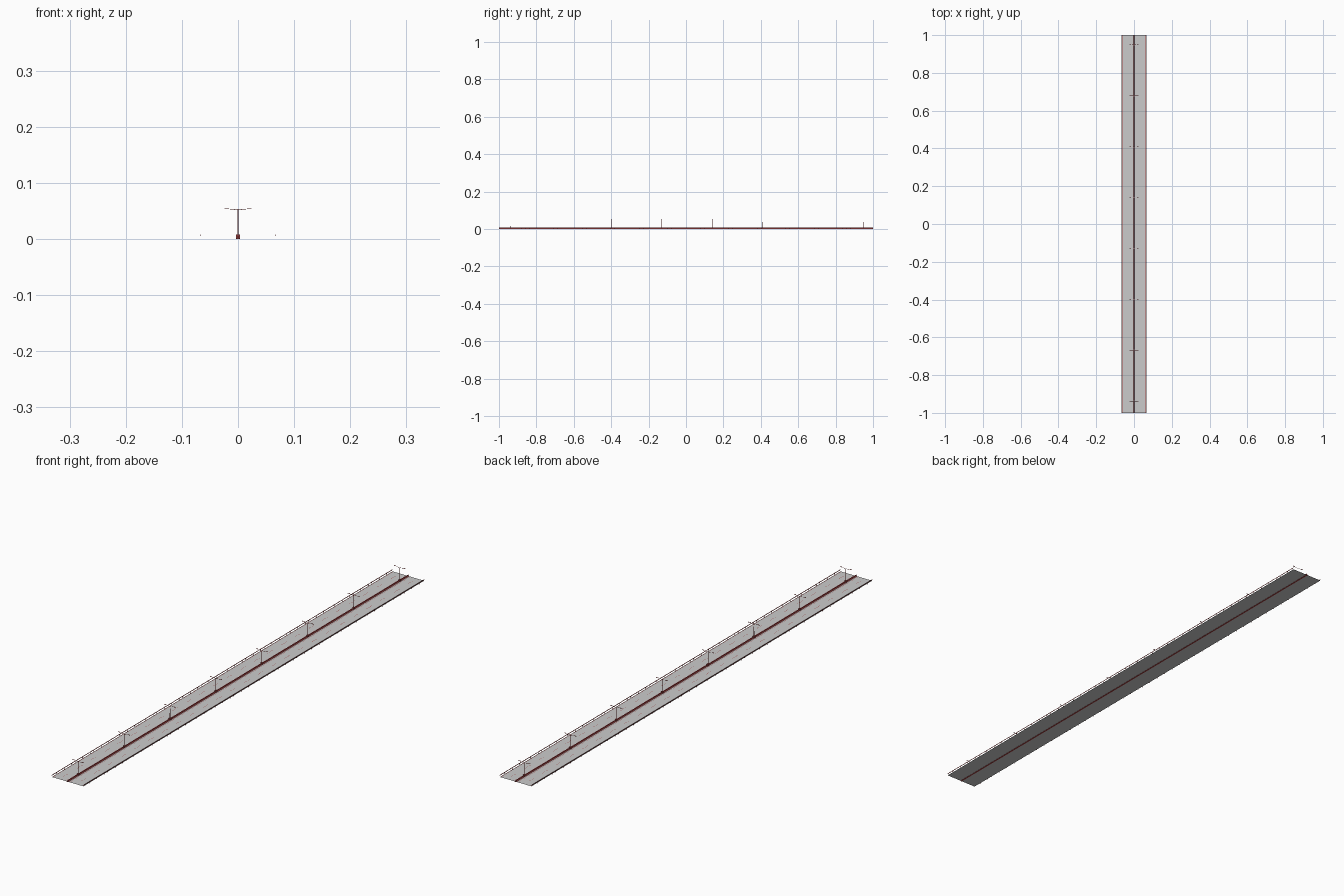
import bpy, bmesh, math
from mathutils import Vector

if "Cube" in bpy.data.objects:
    bpy.data.objects.remove(bpy.data.objects["Cube"])

ROAD_Z = 0.001
red = bpy.data.materials.new("dark_red")
red.diffuse_color = (0.4, 0.06, 0.06, 1)
red.use_nodes = True
red.node_tree.nodes["Principled BSDF"].inputs["Base Color"].default_value = red.diffuse_color


def finish(name, bm, mat=red):
    me = bpy.data.meshes.new(name)
    bm.to_mesh(me)
    bm.free()
    ob = bpy.data.objects.new(name, me)
    bpy.context.collection.objects.link(ob)
    if mat:
        me.materials.append(mat)
    return ob


def add_rect(bm, x, y, z, w, l):
    vs = [bm.verts.new((x + sx * w / 2, y + sy * l / 2, z))
          for sx, sy in ((-1, -1), (1, -1), (1, 1), (-1, 1))]
    bm.faces.new(vs)


def add_box(bm, x, y, z, sx, sy, sz):
    vs = bmesh.ops.create_cube(bm, size=1)["verts"]
    for v in vs:
        v.co = Vector((x + v.co.x * sx, y + v.co.y * sy, z + v.co.z * sz))


def extrude_profile(bm, pts, closed=True):
    a = [bm.verts.new((x, -1, z)) for x, z in pts]
    b = [bm.verts.new((x, 1, z)) for x, z in pts]
    n = len(pts)
    for i in range(n if closed else n - 1):
        j = (i + 1) % n
        bm.faces.new((a[i], a[j], b[j], b[i]))
    if closed:
        bm.faces.new(a[::-1])
        bm.faces.new(b)


# Road surface: a single thin sheet
bm = bmesh.new()
add_rect(bm, 0, 0, ROAD_Z, 0.13, 2)
finish("road_surface", bm, None)

# Solid edge stripes
bm = bmesh.new()
for x in (-0.062, -0.008, 0.008, 0.062):
    add_rect(bm, x, 0, ROAD_Z + 0.0002, 0.001, 2)
finish("edge_stripes", bm)

# Dashed lane stripes
bm = bmesh.new()
for x in (-0.035, 0.035):
    for i in range(25):
        add_rect(bm, x, -0.96 + i * 0.08, ROAD_Z + 0.0002, 0.001, 0.032)
finish("lane_dashes", bm)

# Central barrier with flared foot
bm = bmesh.new()
half = [(0.0028, 0), (0.0026, 0.0015), (0.0013, 0.003), (0.0009, 0.006)]
extrude_profile(bm, half + [(-x, z) for x, z in reversed(half)])
bmesh.ops.recalc_face_normals(bm, faces=bm.faces)
finish("central_barrier", bm)

# Outer guard rails: corrugated beam on posts
for side, s in (("left", -1), ("right", 1)):
    bm = bmesh.new()
    beam = [(0.0665, 0.0075), (0.0660, 0.0070), (0.0665, 0.0062),
            (0.0660, 0.0054), (0.0665, 0.0049), (0.0669, 0.0049), (0.0669, 0.0075)]
    extrude_profile(bm, [(s * x, z) for x, z in beam])
    bmesh.ops.recalc_face_normals(bm, faces=bm.faces)
    finish(side + "_guard_rail", bm)
    bm = bmesh.new()
    for i in range(92):
        add_box(bm, s * 0.0668, -0.99 + i * 1.98 / 91, 0.0035, 0.0006, 0.0008, 0.007)
    finish(side + "_guard_posts", bm)


# Double-armed street lamps along the median
def lamp(bm, y):
    add_box(bm, 0, y, 0.004, 0.0064, 0.0064, 0.008)
    vs = bmesh.ops.create_cone(bm, segments=8, radius1=0.0011, radius2=0.0007,
                               depth=0.046, cap_ends=True)["verts"]
    for v in vs:
        v.co += Vector((0, y, 0.030))
    for s in (-1, 1):
        # rising arm
        vs = bmesh.ops.create_cone(bm, segments=6, radius1=0.0006, radius2=0.0004,
                                   depth=0.017, cap_ends=True)["verts"]
        direction = Vector((s * 0.0168, 0, 0.0018))
        rot = Vector((0, 0, 1)).rotation_difference(direction)
        for v in vs:
            v.co = rot @ v.co + Vector((s * 0.0082, y, 0.0525))
        # lamp head
        add_box(bm, s * 0.0200, y, 0.0537, 0.008, 0.0024, 0.0010)


bm = bmesh.new()
for i in range(8):
    lamp(bm, -0.938 + i * 0.2695)
lamps = finish("street_lamps", bm)
